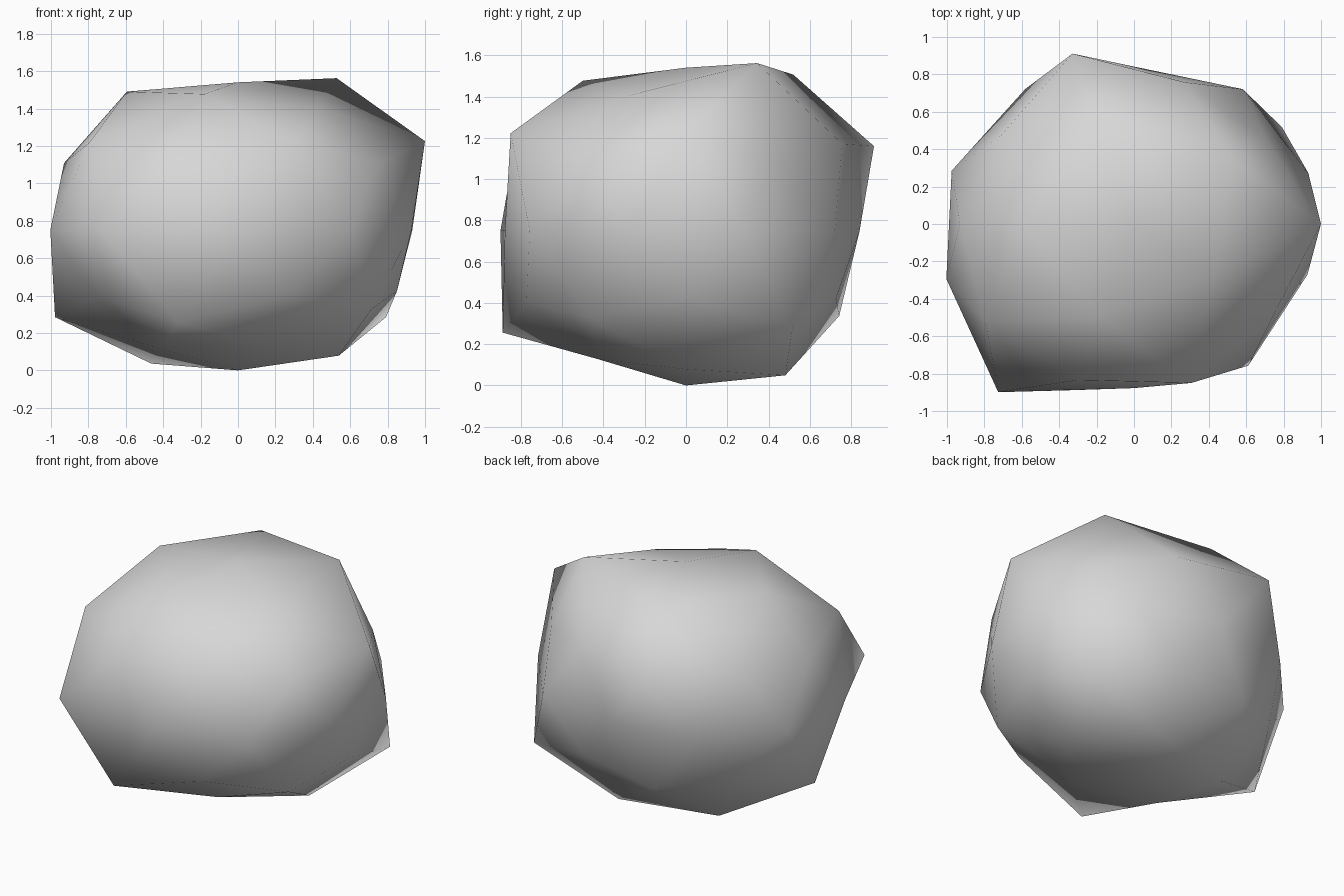
import bpy, bmesh, math
from mathutils import Vector

cube = bpy.data.objects.get("Cube")
if cube:
    bpy.data.objects.remove(cube, do_unlink=True)

# Flattened boulder: overall stretch and height of its middle
STRETCH = Vector((1.0, 0.9, 0.77))
MIDDLE = 0.75

# Bulge of each corner, ring by ring from the top, counter-clockwise from +x
RINGS = [
    [1.026],
    [1.24, 1.155, 1.13, 1.11, 1.0],
    [1.175, 1.04, 1.04, 1.155, 1.167],
    [0.97, 1.19, 1.04, 1.09, 1.03],
    [0.98, 0.99, 0.935, 0.99, 1.025, 1.055, 1.235, 0.975, 1.04, 0.975],
    [0.95, 0.95, 0.97, 1.04, 1.01],
    [1.15, 1.02, 1.15, 1.22, 1.04],
    [1.025, 1.07, 1.09, 0.97, 0.95],
    [0.974],
]


def ring_order(vert):
    turn = (math.atan2(vert.co.y, vert.co.x) + 0.1) % math.tau
    return (-round(vert.co.z, 2), turn)


# Rock body
bm = bmesh.new()
bmesh.ops.create_icosphere(bm, subdivisions=2, radius=1.0)
for v in bm.verts:
    v.co.x, v.co.y = -v.co.x, -v.co.y
bulges = [b for ring in RINGS for b in ring]
for v, bulge in zip(sorted(bm.verts, key=ring_order), bulges):
    v.co = v.co * STRETCH * bulge
    v.co.z += MIDDLE
bmesh.ops.recalc_face_normals(bm, faces=bm.faces)
for f in bm.faces:
    f.smooth = True

mesh = bpy.data.meshes.new("rock")
bm.to_mesh(mesh)
bm.free()
rock = bpy.data.objects.new("rock", mesh)
bpy.context.collection.objects.link(rock)

# Stone grey
stone = bpy.data.materials.new("stone_grey")
stone.use_nodes = True
colour = (0.68, 0.68, 0.68, 1.0)
stone.diffuse_color = colour
stone.node_tree.nodes["Principled BSDF"].inputs["Base Color"].default_value = colour
mesh.materials.append(stone)
